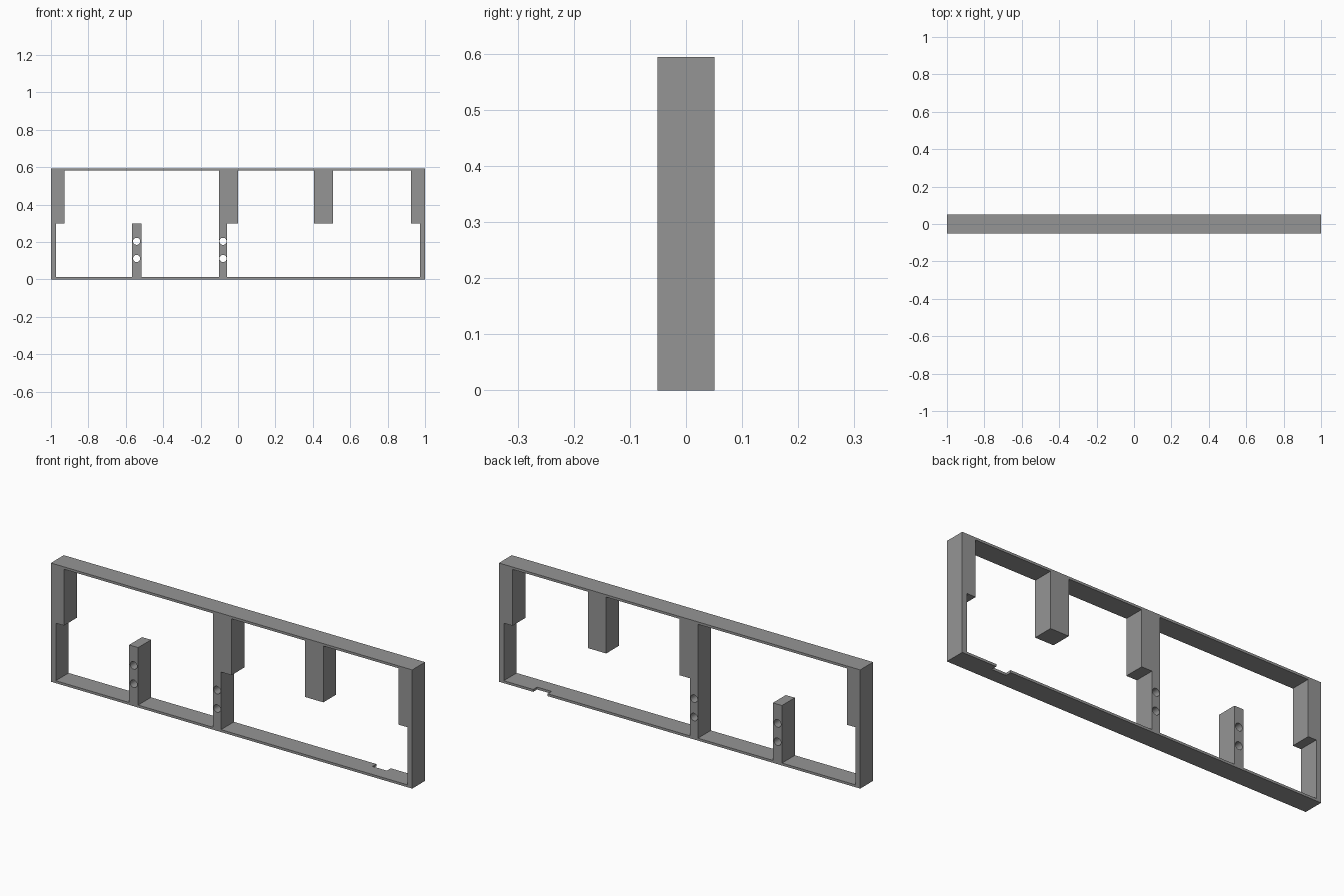
import bpy, bmesh, math
from mathutils import Matrix

if "Cube" in bpy.data.objects:
    bpy.data.objects.remove(bpy.data.objects["Cube"])

H, HALF_DEPTH = 0.594, 0.051
WALL, RAIL = 0.973, 0.012          # inner side-wall x, rail thickness
TOP, MID = H - RAIL, 0.30          # underside of top rail, step height

grey = bpy.data.materials.new("mid grey")
grey.diffuse_color = (0.30, 0.30, 0.30, 1)
grey.use_nodes = True
grey.node_tree.nodes["Principled BSDF"].inputs["Base Color"].default_value = grey.diffuse_color


def circle(cx, cz, r, n=32):
    return [(cx + r * math.cos(2 * math.pi * i / n),
             cz + r * math.sin(2 * math.pi * i / n)) for i in range(n)]


# Outer rectangle of the frame
outer = [(-1, 0), (1, 0), (1, H), (-1, H)]

# Left bay: stepped side wall, free-standing drilled post
left_bay = [(-WALL, RAIL), (-0.567, RAIL), (-0.567, MID), (-0.517, MID),
            (-0.517, RAIL), (-0.102, RAIL), (-0.102, TOP), (-0.928, TOP),
            (-0.928, MID), (-WALL, MID)]

# Right bay: stepped centre post, hanging block, stepped side wall
right_bay = [(-0.058, RAIL), (WALL, RAIL), (WALL, MID), (0.925, MID),
             (0.925, TOP), (0.508, TOP), (0.508, MID), (0.406, MID),
             (0.406, TOP), (0.0, TOP), (0.0, MID), (-0.058, MID)]

# Two screw holes through each lower post
holes = [circle(x, z, 0.019) for x in (-0.542, -0.080) for z in (0.112, 0.204)]

# Filled profile with openings, extruded to the frame depth
curve = bpy.data.curves.new("frame_profile", 'CURVE')
curve.dimensions = '2D'
curve.fill_mode = 'BOTH'
curve.extrude = HALF_DEPTH
for loop in [outer, left_bay, right_bay] + holes:
    spline = curve.splines.new('POLY')
    spline.points.add(len(loop) - 1)
    for p, (x, z) in zip(spline.points, loop):
        p.co = (x, z, 0, 1)
    spline.use_cyclic_u = True

helper = bpy.data.objects.new("frame_profile", curve)
bpy.context.collection.objects.link(helper)
bpy.context.view_layer.update()
mesh = bpy.data.meshes.new_from_object(
    helper.evaluated_get(bpy.context.evaluated_depsgraph_get()))
bpy.data.objects.remove(helper)

# Stand the profile upright and weld it into one solid
bm = bmesh.new()
bm.from_mesh(mesh)
bm.transform(Matrix.Rotation(math.pi / 2, 4, 'X'))
bmesh.ops.remove_doubles(bm, verts=bm.verts, dist=1e-5)
bmesh.ops.recalc_face_normals(bm, faces=bm.faces)
bm.to_mesh(mesh)
bm.free()
mesh.materials.clear()
mesh.materials.append(grey)
frame = bpy.data.objects.new("divided_frame", mesh)
bpy.context.collection.objects.link(frame)

# Small cable notch in the back edge of the bottom rail
bpy.ops.mesh.primitive_cube_add(size=1, location=(0.77, 0.05, 0))
cutter = bpy.context.object
cutter.name = "notch_cutter"
cutter.scale = (0.08, 0.06, 0.06)
cutter.data.materials.append(grey)
cutter.hide_render = True
cutter.hide_set(True)
notch = frame.modifiers.new("cable notch", 'BOOLEAN')
notch.operation = 'DIFFERENCE'
notch.solver = 'EXACT'
notch.object = cutter

# Smooth hole walls, crisp corners everywhere else
bpy.ops.object.select_all(action='DESELECT')
frame.select_set(True)
bpy.context.view_layer.objects.active = frame
bpy.ops.object.shade_smooth_by_angle(angle=math.radians(30))
